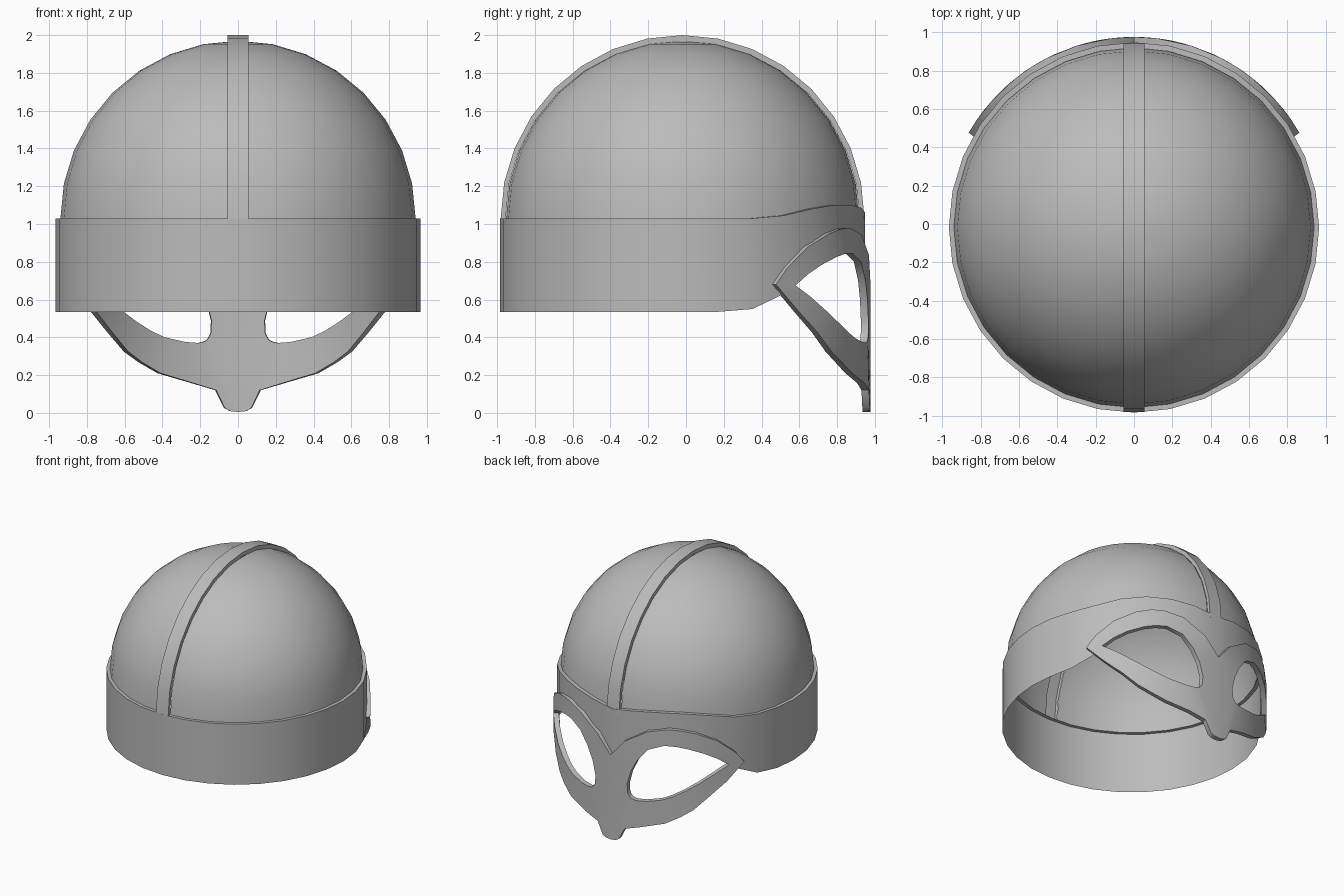
import bpy, bmesh, math

if "Cube" in bpy.data.objects:
    bpy.data.objects.remove(bpy.data.objects["Cube"])

CY, CZ = -0.018, 1.03       # helmet centre
R_DOME, R_BAND, R_MASK = 0.94, 0.966, 0.994
SEG = 32
HALF = 0.055                # half width of the crest

steel = bpy.data.materials.new("dark_steel")
steel.diffuse_color = (0.5, 0.5, 0.5, 1)
steel.use_nodes = True
steel.node_tree.nodes["Principled BSDF"].inputs["Base Color"].default_value = steel.diffuse_color


def polar(r, deg, z):
    """Point at an angle measured from the +y (mask) side."""
    a = math.radians(deg)
    return (r * math.sin(a), CY + r * math.cos(a), z)


def smooth(ob, angle):
    bpy.ops.object.select_all(action='DESELECT')
    ob.select_set(True)
    bpy.context.view_layer.objects.active = ob
    bpy.ops.object.shade_smooth_by_angle(angle=math.radians(angle))


def make(name, verts, faces, angle=30):
    me = bpy.data.meshes.new(name)
    me.from_pydata(verts, [], faces)
    me.materials.append(steel)
    ob = bpy.data.objects.new(name, me)
    bpy.context.collection.objects.link(ob)
    smooth(ob, angle)
    return ob


def sheet(rows, closed=False):
    """Quads between consecutive rows of equal length."""
    n = len(rows[0])
    verts = [p for row in rows for p in row]
    faces = []
    for i in range(len(rows) - (0 if closed else 1)):
        j = (i + 1) % len(rows)
        for k in range(n - 1):
            faces.append((i * n + k, j * n + k, j * n + k + 1, i * n + k + 1))
    return verts, faces


# Dome: hemisphere with an open slot under the crest
bm = bmesh.new()
bmesh.ops.create_uvsphere(bm, u_segments=SEG, v_segments=16, radius=R_DOME)
bmesh.ops.delete(bm, geom=[v for v in bm.verts if v.co.z < -0.01], context='VERTS')
bmesh.ops.bisect_plane(bm, geom=bm.verts[:] + bm.edges[:] + bm.faces[:], dist=1e-5,
                       plane_co=(HALF, 0, 0), plane_no=(1, 0, 0), clear_inner=True)
bm.verts.index_update()
dome = make("dome", [v.co[:] for v in bm.verts],
            [[v.index for v in f.verts] for f in bm.faces])
bm.free()
dome.location = (0, CY, CZ)
mir = dome.modifiers.new("mirror", 'MIRROR')
mir.use_mirror_merge = False

# Crest: raised channel running over the dome
rows = []
for i in range(17):
    a = math.pi * i / 16
    c, s = math.cos(a), math.sin(a)
    low = R_DOME - 0.003
    rows.append([(HALF, CY + low * c, CZ + low * s),
                 (HALF, CY + 0.963 * c, CZ + 0.97 * s),
                 (-HALF, CY + 0.963 * c, CZ + 0.97 * s),
                 (-HALF, CY + low * c, CZ + low * s)])
make("crest", *sheet(rows))

# Band: thin wall with a ledge to the dome, rising over the eyes
TOP = [1.06, 1.085, 1.10, 1.10, 1.08, 1.045]
BOTTOM = [0.67, 0.81, 0.90, 0.89, 0.82, 0.63, 0.55]
rows = []
for i in range(SEG):
    k = min(i, SEG - i)
    top = TOP[k] if k < len(TOP) else 1.03
    bot = BOTTOM[k] if k < len(BOTTOM) else 0.535
    deg = 360 * i / SEG
    r_in = math.sqrt(R_DOME ** 2 - (top - CZ) ** 2) - 0.002
    rows.append([polar(R_BAND, deg, bot), polar(R_BAND, deg, top), polar(r_in, deg, top)])
make("band", *sheet(rows[::-1], closed=True))

# Eye guard: half outline paired with the eye hole (angle, height), mirrored
PAIRS = [
    (60.2, .68, 53, .675), (56, .77, 48, .735), (48, .88, 42, .785),
    (38.5, .95, 35, .825), (32.5, .973, 30, .842), (27, .98, 25, .845),
    (17.5, .945, 18, .80), (7, .835, 13, .70), (0, .695, 10, .60),
    (0, .50, 8.3, .49), (0, .20, 8.5, .42), (0, .005, 9.3, .395),
    (2.6, .01, 9.8, .385), (4.3, .027, 10.5, .378), (7, .12, 12.5, .37),
    (14.5, .158, 17, .375), (25.4, .21, 24, .40), (32, .268, 29, .435),
    (37.5, .325, 34, .48), (44, .425, 40, .54), (52, .54, 47, .615),
]
rows = [[polar(R_MASK, a, z), polar(R_MASK, b, w)] for a, z, b, w in PAIRS]
verts, faces = sheet(rows, closed=True)
guard = make("eye_guard", verts, [f[::-1] for f in faces], 40)
guard.modifiers.new("mirror", 'MIRROR')
sol = guard.modifiers.new("thickness", 'SOLIDIFY')
sol.thickness = 0.04
sol.offset = -1
for name in ("mirror", "thickness"):
    bpy.ops.object.modifier_move_to_index(modifier=name, index=0 if name == "mirror" else 1)
    bpy.ops.object.modifier_apply(modifier=name)
smooth(guard, 40)
